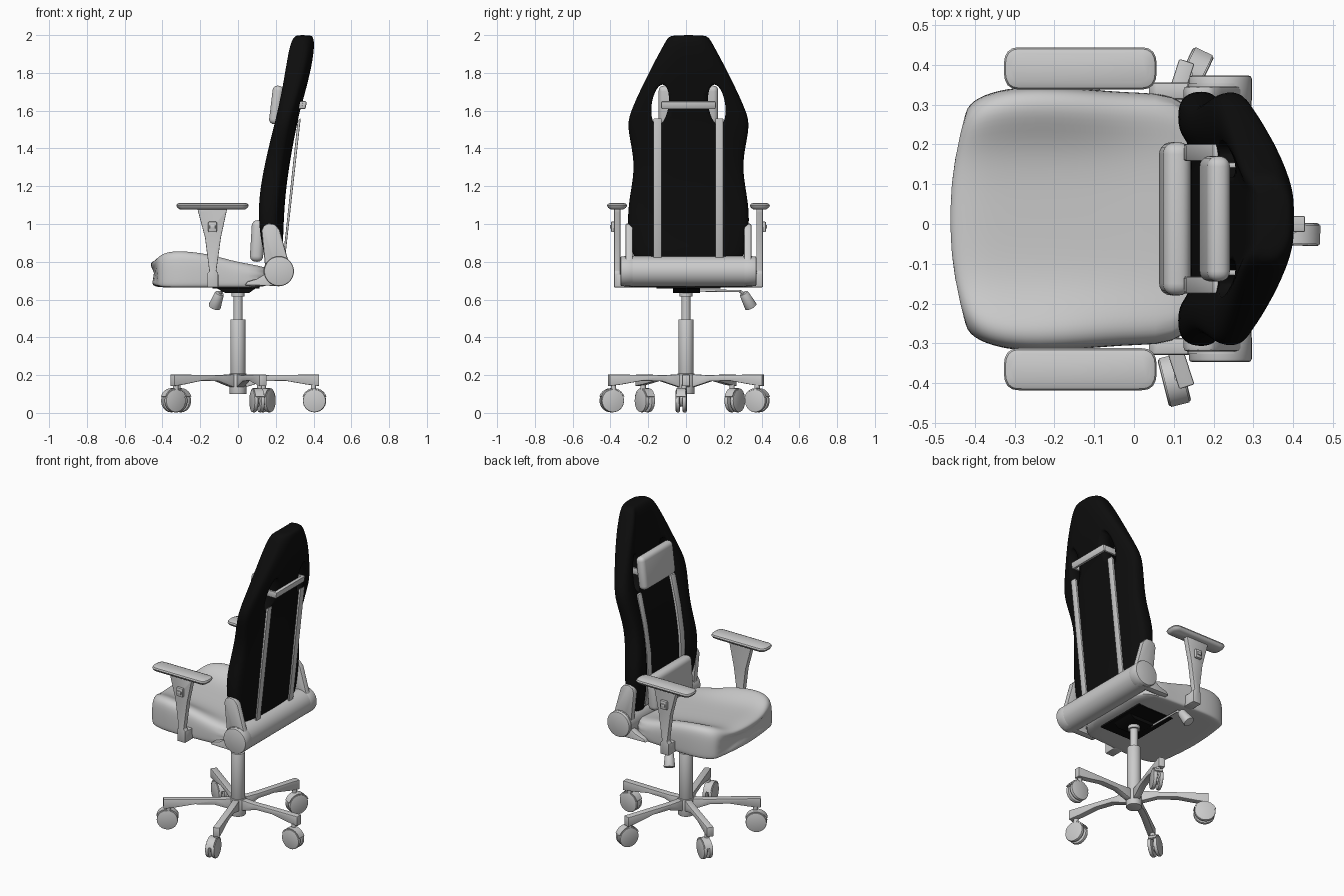
import bpy, bmesh, math
from mathutils import Matrix, Vector

if "Cube" in bpy.data.objects:
    bpy.data.objects.remove(bpy.data.objects["Cube"])

CY = 0.013  # centre line of the upholstery
black = bpy.data.materials.new("black_fabric")
black.diffuse_color = (0.004, 0.004, 0.004, 1)
black.use_nodes = True
black.node_tree.nodes["Principled BSDF"].inputs["Base Color"].default_value = black.diffuse_color


def apply_mod(ob, kind, **settings):
    bpy.context.view_layer.objects.active = ob
    m = ob.modifiers.new(kind, kind)
    for k, v in settings.items():
        setattr(m, k, v)
    bpy.ops.object.modifier_apply(modifier=m.name)


def finish(name, bm, mat=None, bevel=0, seg=2, subsurf=0):
    bmesh.ops.recalc_face_normals(bm, faces=bm.faces[:])
    me = bpy.data.meshes.new(name)
    bm.to_mesh(me)
    bm.free()
    ob = bpy.data.objects.new(name, me)
    bpy.context.collection.objects.link(ob)
    bpy.ops.object.select_all(action='DESELECT')
    ob.select_set(True)
    bpy.context.view_layer.objects.active = ob
    if bevel:
        apply_mod(ob, 'BEVEL', width=bevel, segments=seg, limit_method='ANGLE')
    if subsurf:
        apply_mod(ob, 'SUBSURF', levels=subsurf)
    bpy.ops.object.shade_smooth_by_angle(angle=math.radians(35))
    if mat:
        me.materials.append(mat)
    return ob


def loft(name, rings, **kw):
    bm = bmesh.new()
    vs = [[bm.verts.new(p) for p in r] for r in rings]
    n = len(rings[0])
    for a, b in zip(vs, vs[1:]):
        for i in range(n):
            j = (i + 1) % n
            bm.faces.new((a[i], a[j], b[j], b[i]))
    bm.faces.new(vs[0])
    bm.faces.new(vs[-1])
    return finish(name, bm, **kw)


def prism(name, pts, y0, y1, M=Matrix(), **kw):
    """Outline in x-z pushed along y."""
    return loft(name, [[M @ Vector((x, y, z)) for x, z in pts] for y in (y0, y1)], **kw)


def box(name, c, size, tilt=0, **kw):
    bm = bmesh.new()
    bmesh.ops.create_cube(bm, size=1, matrix=Matrix.Translation(c) @ Matrix.Rotation(tilt, 4, 'Y')
                          @ Matrix.Diagonal((*size, 1)))
    return finish(name, bm, **kw)


def rod(name, a, b, r1, r2=None, seg=32, **kw):
    a, b = Vector(a), Vector(b)
    d = b - a
    bm = bmesh.new()
    M = Matrix.Translation((a + b) / 2) @ d.to_track_quat('Z', 'Y').to_matrix().to_4x4()
    bmesh.ops.create_cone(bm, cap_ends=True, segments=seg, radius1=r1,
                          radius2=r1 if r2 is None else r2, depth=d.length, matrix=M)
    return finish(name, bm, **kw)


# seat cushion: x, half width, bolster height, middle height, bottom
seat = []
for x, w, zs, zm, zb in [(-.472, .25, .775, .785, .69), (-.455, .29, .83, .805, .668),
                         (-.40, .318, .86, .815, .664), (-.30, .335, .864, .805, .664),
                         (-.15, .328, .845, .79, .664), (0, .315, .80, .775, .664),
                         (.20, .315, .77, .765, .664)]:
    half = [(.4, zm), (.62, zm + .35 * (zs - zm)), (.82, zs), (.95, zs - .012), (1, zs - .05),
            (1, zb + .03), (.99, zb), (.9, zb)]
    prof = [(0, zm)] + half + [(0, zb)] + [(-u, z) for u, z in half[::-1]]
    k = .04 * max(0, -x / .47)
    seat.append([(x + k * u * u, CY + u * w, z) for u, z in prof])
loft("seat_cushion", seat, subsurf=2)

# backrest: z, half width, bolster front, panel front, rear
BACK = [(.79, .26, .16, .17, .23), (.82, .29, .145, .16, .237), (.90, .31, .122, .15, .238),
        (1.02, .325, .108, .14, .242), (1.15, .312, .11, .145, .25), (1.32, .278, .14, .17, .272),
        (1.51, .328, .187, .212, .308), (1.59, .31, .207, .232, .325), (1.72, .25, .235, .255, .362),
        (1.85, .185, .256, .27, .393), (1.95, .13, .275, .282, .405), (1.99, .108, .295, .297, .398),
        (2.0, .08, .315, .315, .385)]
rings = []
for z, w, fb, fp, r in BACK:
    half = [(min(.12, .35 * w), fp), (min(.19, .62 * w), fp), (min(.215, .74 * w), fb),
            (.93 * w, fb), (w, fb + .035), (w, r - .05), (.93 * w, r - .027), (.55 * w, r)]
    prof = [(0, fp)] + half + [(0, r)] + [(-y, x) for y, x in half[::-1]]
    rings.append([(x, CY + y, z) for y, x in prof])
back = loft("backrest", rings, mat=black, subsurf=2)

# strap holes through the backrest
for s in (1, -1):
    pts = [(.045 * math.cos(a), .108 * math.sin(a)) for a in [i * math.tau / 28 for i in range(28)]]
    cut = loft("hole_cutter", [[(x, CY + s * .15 + y - s * .12 * z, 1.63 + z) for y, z in pts]
                               for x in (.05, .6)])
    cut.hide_render = True
    bpy.context.view_layer.objects.active = back
    apply_mod(back, 'BOOLEAN', object=cut, operation='DIFFERENCE', solver='EXACT')
    bpy.data.objects.remove(cut)

# pillows
box("head_pillow", (.203, CY, 1.63), (.058, .315, .205), .12, bevel=.026, seg=5)
box("lumbar_pillow", (.103, CY, .91), (.07, .385, .22), .06, bevel=.03, seg=5)

# strap through the holes
box("strap_back", (.35, CY, 1.63), (.022, .29, .042), .2, bevel=.008)
for s in (1, -1):
    box("strap_side", (.285, CY + s * .135, 1.63), (.14, .014, .04), bevel=.004)

# trim strips front and rear
front = [(fp, z) for z, w, fb, fp, r in BACK if .8 < z < 1.55]
for s in (1, -1):
    y0, y1 = CY + s * .145, CY + s * .188
    prism("front_trim", [(x - .014, z) for x, z in front] + [(x + .012, z) for x, z in front[::-1]],
          y0, y1, bevel=.004)
    prism("rear_trim", [(.332, 1.56), (.25, .82), (.238, .82), (.316, 1.55)], y0 - s * .003, y1 - s * .003,
          bevel=.004)

# rear roll and hinge covers
prism("rear_roll", [(.215 + .08 * math.cos(a), .75 + .08 * math.sin(a))
                    for a in [i * math.tau / 40 for i in range(40)]], CY - .34, CY + .34)
for s in (1, -1):
    rod("hinge_cover", (.217, CY + s * .29, .75), (.217, CY + s * .36, .75), .079, seg=40, bevel=.008)
    prism("back_bracket", [(.145, .76), (.125, .965), (.135, .99), (.16, 1.003), (.195, .998), (.22, .97),
                           (.262, .82), (.29, .77), (.22, .70)], CY + s * .295, CY + s * .333, bevel=.008)
    prism("seat_bracket", [(.035, .675), (.05, .695), (.10, .71), (.15, .74), (.22, .76), (.24, .672)],
          CY + s * .30, CY + s * .342, bevel=.006)

# armrests
for s in (1, -1):
    y = CY + s * .378
    pad = []
    for z, k in [(1.078, .018), (1.086, .006), (1.097, 0), (1.106, .004), (1.112, .018)]:
        pts = []
        for cx, a0 in ((.012, -90), (-.282, 90)):
            for i in range(13):
                a = math.radians(a0 + 15 * i)
                ca, sa = math.cos(a), math.sin(a)
                sq = (abs(ca) ** 3 + abs(sa) ** 3) ** (-1 / 3)
                pts.append((cx + (.045 - k) * ca * sq, y + (.053 - k) * sa * sq, z))
        pad.append(pts)
    loft("armrest_pad", pad)
    prism("armrest_upright", [(-.215, 1.082), (-.21, 1.06), (-.175, .93), (-.152, .75), (-.162, .74), (-.162, .665),
                              (-.105, .665), (-.105, .74), (-.115, .75), (-.09, .93), (-.062, 1.06), (-.057, 1.082)],
          y - s * .018, y + s * .016, bevel=.004)
    box("armrest_foot", (-.133, CY + s * .34, .70), (.058, .08, .07), bevel=.005)
    box("armrest_button", (-.135, y + s * .022, .985), (.045, .02, .055), bevel=.005)
    box("armrest_latch", (-.135, y + s * .03, .985), (.03, .016, .02), bevel=.003)

# under-seat mechanism
box("under_panel", (-.01, CY, .664), (.25, .34, .012), mat=black)
prism("tilt_housing", [(-.12, .664), (.10, .664), (.06, .636), (-.07, .636)], -.07, .075, mat=black)
rod("lever_rod", (-.085, .05, .648), (-.085, .285, .645), .006, seg=12)
rod("lever_bend", (-.085, .285, .645), (-.10, .312, .625), .008, seg=12)
rod("lever_handle", (-.097, .305, .635), (-.125, .345, .56), .024, .034, bevel=.006)

# gas lift column
rod("lift_piston", (0, 0, .48), (0, 0, .65), .024)
rod("lift_collar", (0, 0, .615), (0, 0, .645), .034)
rod("lift_column", (0, 0, .2), (0, 0, .495), .04, bevel=.003)
rod("base_hub", (0, 0, .1), (0, 0, .208), .046, bevel=.004)

# five-leg base with twin-wheel casters
arc = [math.radians(20 + 14 * i) for i in range(11)]
hood = [(.067 * math.cos(a), .067 * math.sin(a)) for a in arc] + \
       [(.056 * math.cos(a), .056 * math.sin(a)) for a in arc[::-1]]
for i, swivel in enumerate((-2, -8, 4, -5, -4)):
    R = Matrix.Rotation(math.radians(72 * i), 4, 'Z')
    prism("base_leg", [(.02, .205), (.12, .2), (.43, .203), (.43, .142), (.365, .15), (.25, .17), (.14, .168),
                       (.07, .145), (.02, .13)], -.02, .02, R, bevel=.004)
    C = R @ Matrix.Translation((.405, -.025, .064)) @ Matrix.Rotation(math.radians(swivel), 4, 'Z')
    for y in (-.018, .018):
        rod("caster_wheel", C @ Vector((0, y - .011, 0)), C @ Vector((0, y + .011, 0)), .061, bevel=.006)
    rod("caster_axle", C @ Vector((0, -.02, 0)), C @ Vector((0, .02, 0)), .03)
    prism("caster_hood", hood, -.024, .024, C)
    rod("caster_stem", R @ Vector((.40, -.01, .10)), R @ Vector((.40, -.01, .15)), .014, seg=16)
